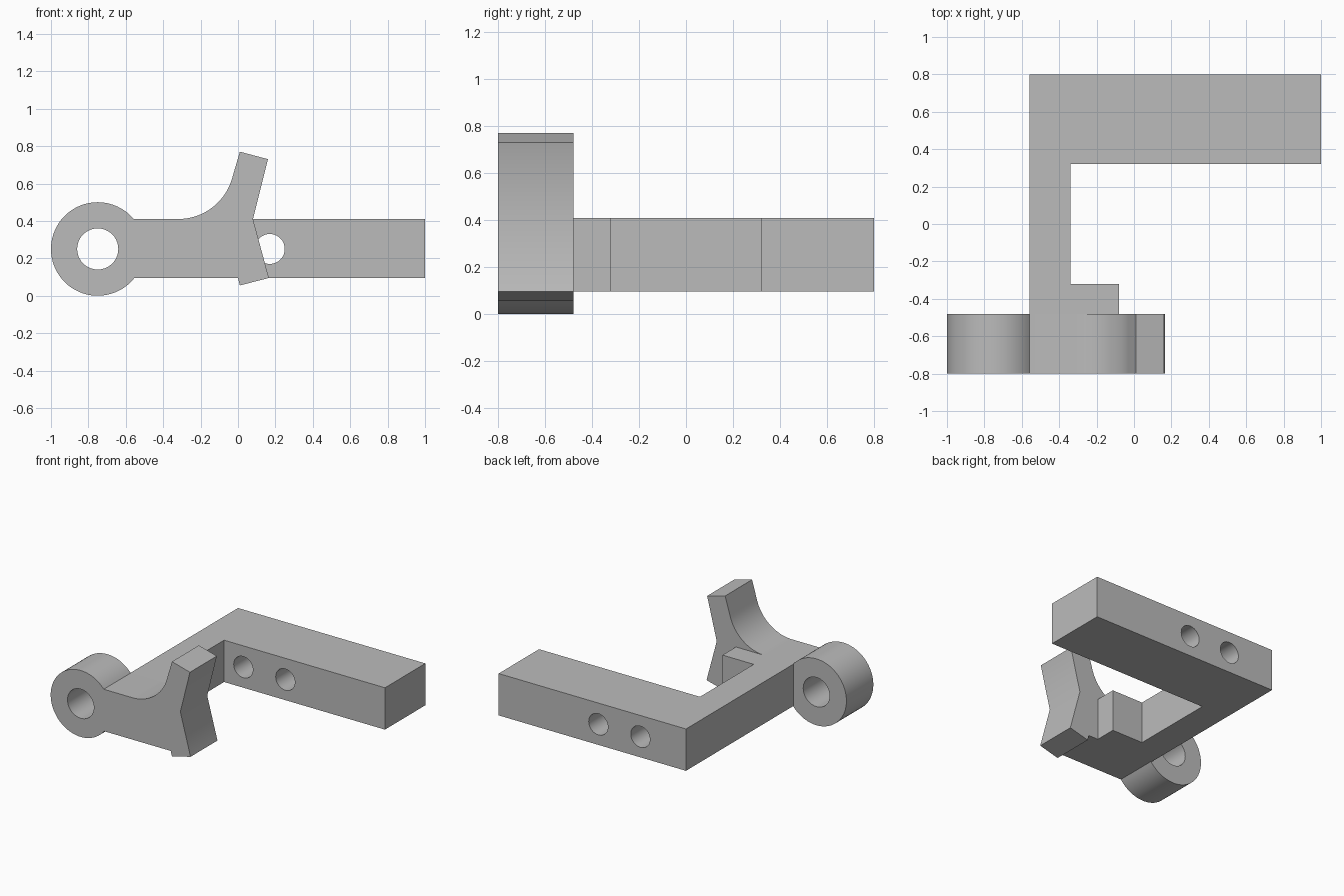
import bpy, bmesh, math
from mathutils import Vector

if "Cube" in bpy.data.objects:
    bpy.data.objects.remove(bpy.data.objects["Cube"])

grey = bpy.data.materials.new("plain grey")
grey.use_nodes = True
colour = (0.5, 0.5, 0.5, 1)
grey.diffuse_color = colour
grey.node_tree.nodes["Principled BSDF"].inputs["Base Color"].default_value = colour

LOW, HIGH = 0.095, 0.41              # underside and top of the bars
FRONT, INNER, BACK = -0.8, -0.48, 0.8


def prism(name, points, travel):
    """Extrude a closed outline along a vector."""
    bm = bmesh.new()
    face = bm.faces.new([bm.verts.new(p) for p in points])
    result = bmesh.ops.extrude_face_region(bm, geom=[face])
    moved = [v for v in result["geom"] if isinstance(v, bmesh.types.BMVert)]
    bmesh.ops.translate(bm, verts=moved, vec=Vector(travel))
    bmesh.ops.recalc_face_normals(bm, faces=bm.faces[:])
    mesh = bpy.data.meshes.new(name)
    bm.to_mesh(mesh)
    bm.free()
    mesh.materials.append(grey)
    obj = bpy.data.objects.new(name, mesh)
    bpy.context.collection.objects.link(obj)
    return obj


def arc(cx, cz, radius, start, end, steps):
    """Points along an arc in the x-z plane."""
    angles = [start + (end - start) * i / steps for i in range(steps + 1)]
    return [(cx + radius * math.cos(a), cz + radius * math.sin(a)) for a in angles]


def combine(target, other, operation):
    mod = target.modifiers.new(operation.lower(), 'BOOLEAN')
    mod.operation = operation
    mod.solver = 'EXACT'
    mod.object = other
    bpy.context.view_layer.objects.active = target
    bpy.ops.object.modifier_apply(modifier=mod.name)
    bpy.data.objects.remove(other)


# Offset bracket: back bar, side arm and small step, seen from above
outline = [(-0.56, INNER), (-0.08, INNER), (-0.08, -0.32), (-0.34, -0.32),
           (-0.34, 0.32), (1, 0.32), (1, BACK), (-0.56, BACK)]
bracket = prism("bracket", [(x, y, LOW) for x, y in outline], (0, 0, HIGH - LOW))

# Front link: round eye, body, curved horn and forked end
EYE_X, EYE_Z, EYE_R = -0.75, 0.25, 0.25
top_angle = math.asin((HIGH - EYE_Z) / EYE_R)
low_angle = math.asin((LOW - EYE_Z) / EYE_R)
eye = arc(EYE_X, EYE_Z, EYE_R, top_angle, 2 * math.pi + low_angle, 56)
fork = [(0, LOW), (0.01, 0.055), (0.165, LOW), (0.08, HIGH), (0.16, 0.73), (0.01, 0.77)]
sweep = arc(-0.32, HIGH + 0.3, 0.3, math.radians(-15), math.radians(-90), 20)
profile = eye + fork + sweep
link = prism("front_link", [(x, FRONT, z) for x, z in profile], (0, INNER - FRONT, 0))
combine(bracket, link, 'UNION')

# Eye bore and two mounting holes through the back bar
for x, radius, y0, y1 in ((EYE_X, 0.11, -0.9, -0.4),
                          (-0.18, 0.08, 0.2, 0.9),
                          (0.17, 0.08, 0.2, 0.9)):
    circle = arc(x, EYE_Z, radius, 0, 2 * math.pi, 40)[:-1]
    cutter = prism("hole_cutter", [(a, y0, b) for a, b in circle], (0, y1 - y0, 0))
    cutter.hide_render = True
    combine(bracket, cutter, 'DIFFERENCE')

bpy.ops.object.select_all(action='DESELECT')
bracket.select_set(True)
bpy.context.view_layer.objects.active = bracket
bpy.ops.object.shade_smooth_by_angle(angle=math.radians(30))
